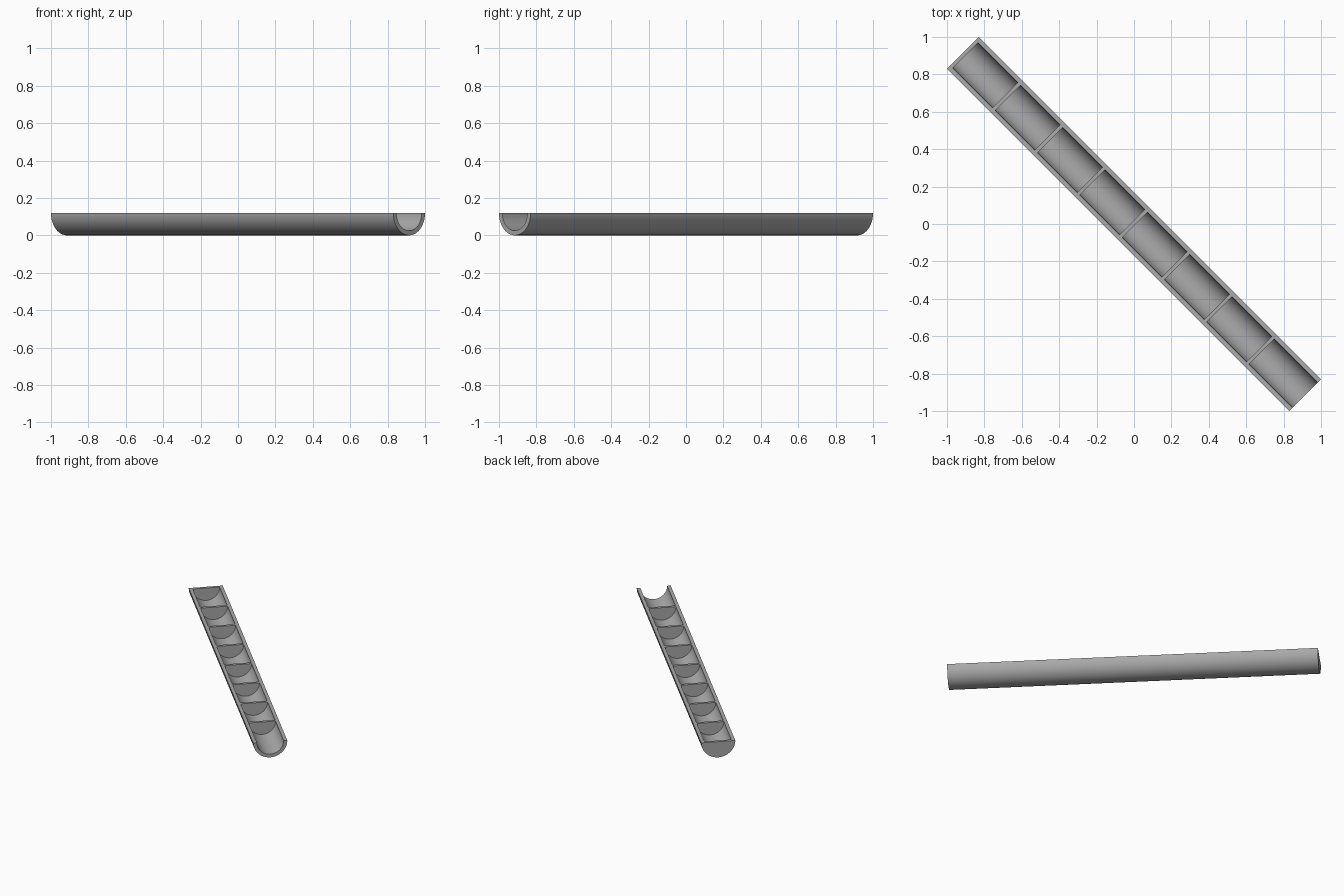
import bpy, bmesh, math
from mathutils import Matrix

cube = bpy.data.objects.get("Cube")
if cube:
    bpy.data.objects.remove(cube)

OUTER, INNER = 0.12, 0.095
LENGTH = 2 * math.sqrt(2) - 2 * OUTER
START = -LENGTH / 2
WALL, SPACING, SEGMENTS = 0.02, 0.32, 48

grey = bpy.data.materials.new("plain grey")
grey.use_nodes = True
colour = (0.4, 0.4, 0.4, 1)
grey.diffuse_color = colour
grey.node_tree.nodes["Principled BSDF"].inputs["Base Color"].default_value = colour


def arc(radius):
    """Lower half circle hanging from the rim, as (y, z) points."""
    angles = [math.pi * (1 + i / SEGMENTS) for i in range(SEGMENTS + 1)]
    return [(radius * math.cos(a), OUTER + radius * math.sin(a)) for a in angles]


def extrude_profile(name, profile, start, length):
    """Extrude a closed profile along the trough and turn it to the diagonal."""
    bm = bmesh.new()
    face = bm.faces.new([bm.verts.new((start, y, z)) for y, z in profile])
    result = bmesh.ops.extrude_face_region(bm, geom=[face], use_keep_orig=True)
    moved = [v for v in result["geom"] if isinstance(v, bmesh.types.BMVert)]
    bmesh.ops.translate(bm, verts=moved, vec=(length, 0, 0))
    bmesh.ops.recalc_face_normals(bm, faces=bm.faces)
    bm.transform(Matrix.Rotation(math.radians(-45), 4, "Z"))
    mesh = bpy.data.meshes.new(name)
    bm.to_mesh(mesh)
    bm.free()
    mesh.materials.append(grey)
    obj = bpy.data.objects.new(name, mesh)
    bpy.context.collection.objects.link(obj)
    bpy.ops.object.select_all(action="DESELECT")
    obj.select_set(True)
    bpy.context.view_layer.objects.active = obj
    bpy.ops.object.shade_smooth_by_angle(angle=math.radians(30))


# Half-pipe shell, open at the front end
extrude_profile("trough_shell", arc(OUTER) + arc(INNER)[::-1],
                START + WALL, LENGTH - WALL)

# Closed end at the back
extrude_profile("end_wall", arc(OUTER), START, WALL)

# Evenly spaced half-disc dividers
for i in range(1, 8):
    extrude_profile(f"divider_{i}", arc(INNER), START + i * SPACING, WALL)
